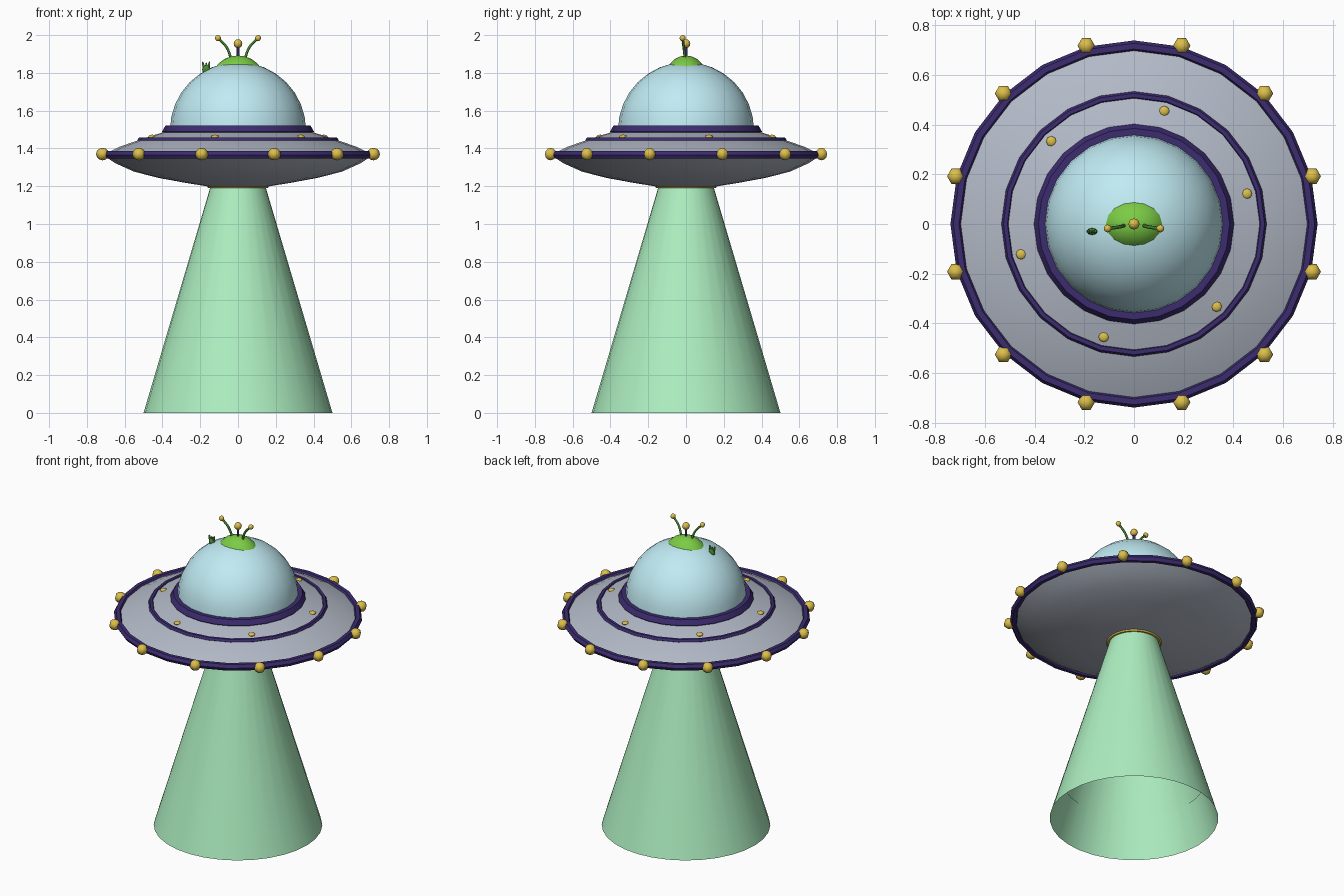
import bpy, bmesh
from math import sin, cos, pi, radians

if "Cube" in bpy.data.objects:
    bpy.data.objects.remove(bpy.data.objects["Cube"])


def material(name, rgb):
    m = bpy.data.materials.new(name)
    m.diffuse_color = (*rgb, 1)
    m.use_nodes = True
    m.node_tree.nodes["Principled BSDF"].inputs["Base Color"].default_value = m.diffuse_color
    return m


HULL = material("hull_metal", (0.45, 0.49, 0.57))
PURPLE = material("purple_trim", (0.045, 0.025, 0.16))
GOLD = material("gold", (0.72, 0.52, 0.07))
GLASS = material("dome_glass", (0.53, 0.83, 0.90))
BEAM = material("beam_light", (0.42, 0.86, 0.53))
SKIN = material("green_skin", (0.20, 0.60, 0.06))
STEM = material("dark_green", (0.06, 0.25, 0.03))


def finish(obj, mat, angle=40):
    obj.data.materials.append(mat)
    bpy.ops.object.select_all(action='DESELECT')
    obj.select_set(True)
    bpy.context.view_layer.objects.active = obj
    bpy.ops.object.shade_smooth_by_angle(angle=radians(angle))
    return obj


def lathe(name, profile, mat, sides=24, angle=40, closed=False):
    """Revolve (radius, z) points round the z axis."""
    bm = bmesh.new()
    verts = [bm.verts.new((r, 0, z)) for r, z in profile]
    geom = verts + [bm.edges.new(p) for p in zip(verts, verts[1:])]
    if closed:
        geom.append(bm.edges.new((verts[-1], verts[0])))
    bmesh.ops.spin(bm, geom=geom, cent=(0, 0, 0), axis=(0, 0, 1),
                   angle=2 * pi, steps=sides, use_duplicate=False)
    bmesh.ops.remove_doubles(bm, verts=bm.verts, dist=1e-5)
    bmesh.ops.recalc_face_normals(bm, faces=bm.faces)
    me = bpy.data.meshes.new(name)
    bm.to_mesh(me)
    bm.free()
    obj = bpy.data.objects.new(name, me)
    bpy.context.collection.objects.link(obj)
    return finish(obj, mat, angle)


def ring(name, major, minor, z, mat, sides=24):
    pts = [(major + minor * cos(k * pi / 3), z + minor * sin(k * pi / 3)) for k in range(6)]
    return lathe(name, pts, mat, sides, 35, closed=True)


def ball(name, loc, size, mat, segs=12, rings=8, rot=(0, 0, 0)):
    bpy.ops.mesh.primitive_uv_sphere_add(segments=segs, ring_count=rings, radius=1,
                                         location=loc, rotation=rot)
    obj = bpy.context.object
    obj.name = name
    obj.scale = size
    return finish(obj, mat, 65)


def tube(name, pts, radius, mat):
    cu = bpy.data.curves.new(name, 'CURVE')
    cu.dimensions = '3D'
    cu.bevel_depth = radius
    cu.bevel_resolution = 1
    cu.use_fill_caps = True
    cu.resolution_u = 5
    sp = cu.splines.new('BEZIER')
    sp.bezier_points.add(len(pts) - 1)
    for bp, p in zip(sp.bezier_points, pts):
        bp.co = p
        bp.handle_left_type = bp.handle_right_type = 'AUTO'
    obj = bpy.data.objects.new(name, cu)
    bpy.context.collection.objects.link(obj)
    cu.materials.append(mat)
    return obj


# Light beam: open cone with a shorter inner wall
lathe("beam", [(0.5, 0), (0.145, 1.2)], BEAM, 32)
lathe("beam_inner", [(0.42, 0.25), (0.135, 1.2)], BEAM, 32)

# Saucer hull
lathe("saucer", [(0, 1.195), (0.15, 1.197), (0.29, 1.22), (0.42, 1.244), (0.55, 1.277),
                 (0.65, 1.322), (0.715, 1.365), (0.63, 1.408), (0.52, 1.446),
                 (0.40, 1.485), (0.34, 1.50), (0, 1.50)], HULL)

# Trim rings
ring("rim_ring", 0.715, 0.023, 1.366, PURPLE)
ring("middle_ring", 0.517, 0.016, 1.443, PURPLE)
ring("dome_ring", 0.367, 0.035, 1.49, PURPLE)
ring("beam_emitter_ring", 0.152, 0.014, 1.203, GOLD)

# Glass dome
lathe("dome", [(0.36 * cos(k * pi / 16), 1.497 + 0.36 * sin(k * pi / 16)) for k in range(8)]
      + [(0, 1.857)], GLASS)

# Lights round the rim and on the deck
for i in range(12):
    a = radians(15 + 30 * i)
    ball(f"rim_light_{i}", (0.742 * cos(a), 0.742 * sin(a), 1.37), (0.035, 0.035, 0.033),
         GOLD, 6, 6, (0, 0, pi / 6))
for i in range(6):
    a = radians(15 + 60 * i)
    ball(f"deck_light_{i}", (0.47 * cos(a), 0.47 * sin(a), 1.462), (0.021, 0.021, 0.011), GOLD, 8, 6)

# Pilot's head poking through the dome, with two antennae
ball("pilot_head", (0, 0, 1.75), (0.145, 0.118, 0.142), SKIN, 16, 12)
for side, s in (("left", -1), ("right", 1)):
    tube(f"antenna_{side}", [(s * 0.035, -0.005, 1.87), (s * 0.06, -0.012, 1.935),
                             (s * 0.105, -0.018, 1.984)], 0.007, STEM)
    ball(f"antenna_tip_{side}", (s * 0.106, -0.018, 1.984), (0.016,) * 3, GOLD, 8, 6)

# Finial on top of the dome
tube("finial_stem", [(0, 0, 1.85), (0, 0, 1.95)], 0.008, PURPLE)
ball("finial_ball", (0, 0, 1.955), (0.023,) * 3, GOLD, 8, 6)

# Waving hand
ball("hand_palm", (-0.168, -0.03, 1.818), (0.022, 0.014, 0.024), STEM, 8, 6)
for i, (dx, h) in enumerate(((-0.015, 0.035), (0.0, 0.028), (0.014, 0.037))):
    ball(f"hand_finger_{i}", (-0.168 + dx, -0.03, 1.817 + h * 0.6), (0.007, 0.008, 0.022),
         STEM, 6, 6, (0, dx * 12, 0))
